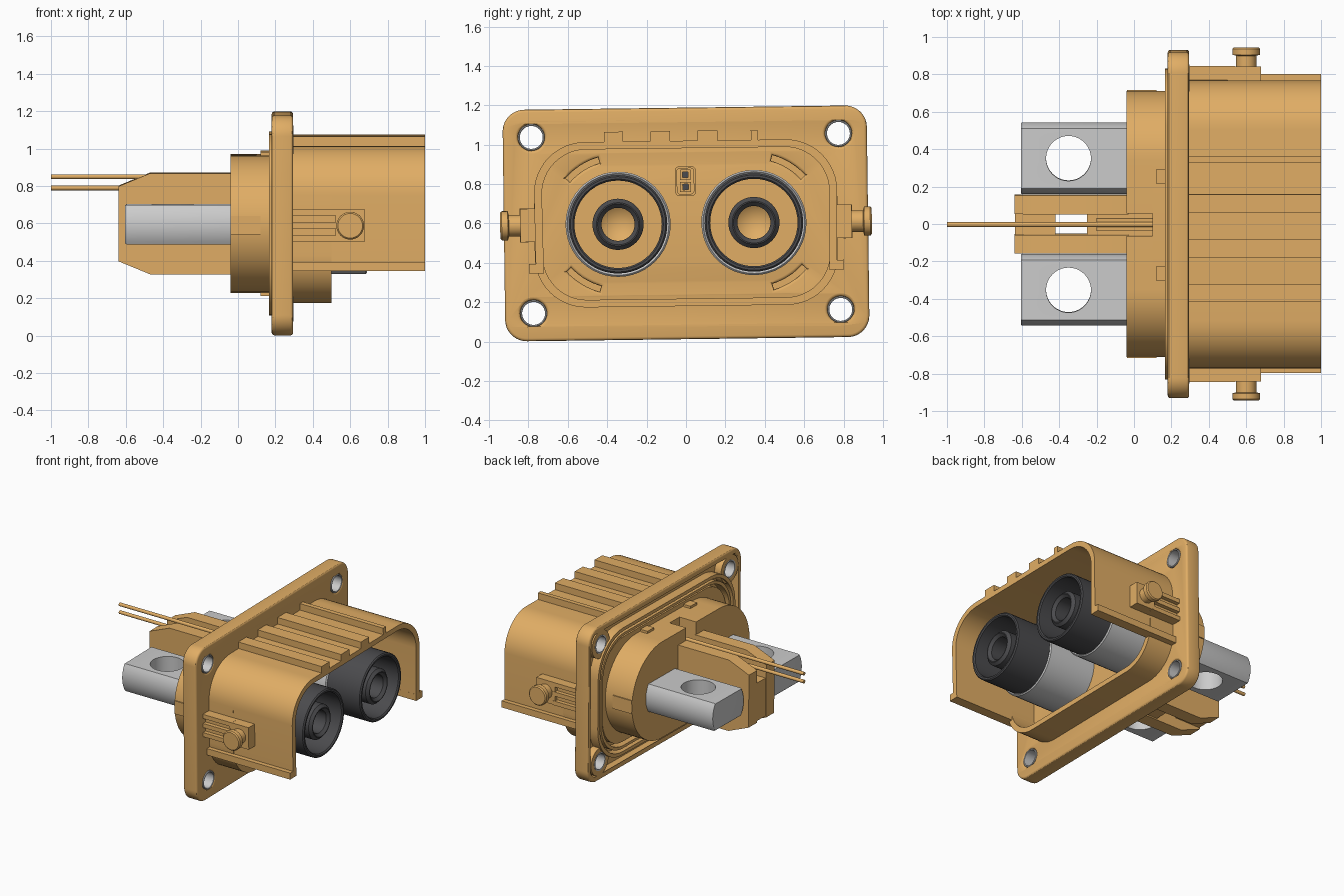
import bpy, bmesh
from math import sin, cos, pi, radians
from mathutils import Matrix

if "Cube" in bpy.data.objects:
    bpy.data.objects.remove(bpy.data.objects["Cube"])

# Parts are laid out around the connector axis (z = 0), then tilted slightly and lifted
PLACE = Matrix.Translation((0, 0, 0.6)) @ Matrix.Rotation(radians(0.75), 4, 'X')


def material(name, color):
    m = bpy.data.materials.new(name)
    m.diffuse_color = color
    m.use_nodes = True
    m.node_tree.nodes["Principled BSDF"].inputs["Base Color"].default_value = m.diffuse_color
    return m


ORANGE = material("orange_plastic", (0.75, 0.42, 0.13, 1))
DARK = material("dark_rubber", (0.07, 0.07, 0.075, 1))


def finish(name, bm, mat):
    bmesh.ops.recalc_face_normals(bm, faces=bm.faces)
    me = bpy.data.meshes.new(name)
    bm.to_mesh(me)
    bm.free()
    if mat:
        me.materials.append(mat)
    ob = bpy.data.objects.new(name, me)
    bpy.context.collection.objects.link(ob)
    ob.matrix_world = PLACE
    return ob


def arc(y, z, r, a0, a1, n=12):
    return [(y + r * cos(radians(a0 + (a1 - a0) * i / n)),
             z + r * sin(radians(a0 + (a1 - a0) * i / n))) for i in range(n + 1)]


def circle(y, z, r, n=32):
    return arc(y, z, r, 0, 360, n)[:-1]


def rrect(w, h, r, y=0, z=0):
    p = []
    for i, (sy, sz) in enumerate(((1, 1), (-1, 1), (-1, -1), (1, -1))):
        p += arc(y + sy * (w - r), z + sz * (h - r), r, i * 90, i * 90 + 90)
    return p


def plate(name, loops, x0, x1, mat=ORANGE, bevel_at=None, bevel=0.015):
    """Flat y-z outlines (inner loops become holes), extruded from x0 to x1."""
    cu = bpy.data.curves.new(name, 'CURVE')
    cu.dimensions, cu.fill_mode, cu.extrude = '2D', 'BOTH', (x1 - x0) / 2
    for pts in loops:
        sp = cu.splines.new('POLY')
        sp.points.add(len(pts) - 1)
        for q, (a, b) in zip(sp.points, pts):
            q.co = (a, b, 0, 1)
        sp.use_cyclic_u = True
    tmp = bpy.data.objects.new(name + "_curve", cu)
    bpy.context.collection.objects.link(tmp)
    bpy.context.view_layer.update()
    me = bpy.data.meshes.new_from_object(tmp.evaluated_get(bpy.context.evaluated_depsgraph_get()))
    bpy.data.objects.remove(tmp)
    bm = bmesh.new()
    bm.from_mesh(me)
    bpy.data.meshes.remove(me)
    for v in bm.verts:
        v.co = (v.co.z + (x0 + x1) / 2, v.co.x, v.co.y)
    bmesh.ops.remove_doubles(bm, verts=bm.verts, dist=1e-5)
    bmesh.ops.recalc_face_normals(bm, faces=bm.faces)
    if bevel_at is not None:
        edges = [e for e in bm.edges if all(abs(v.co.x - bevel_at) < 1e-4 for v in e.verts)
                 and len(e.link_faces) == 2 and e.calc_face_angle() > 1]
        bmesh.ops.bevel(bm, geom=edges, offset=bevel, segments=3, profile=0.5, affect='EDGES')
    return finish(name, bm, mat)


def lathe(name, profile, y, z, mat, axis='X', n=48):
    """Closed (along, radius) profile turned about an x or y axis through (y, z)."""
    bm = bmesh.new()
    rings = []
    for a, r in profile:
        ring = []
        for i in range(n):
            u, v = r * cos(2 * pi * i / n), r * sin(2 * pi * i / n)
            ring.append(bm.verts.new((a, y + u, z + v) if axis == 'X' else (y + u, a, z + v)))
        rings.append(ring)
    for p, q in zip(rings, rings[1:] + rings[:1]):
        for i in range(n):
            bm.faces.new((p[i], p[(i + 1) % n], q[(i + 1) % n], q[i]))
    bmesh.ops.remove_doubles(bm, verts=bm.verts, dist=1e-5)
    return finish(name, bm, mat)


def tube(name, x0, x1, ro, ri, y, z, mat, c=0.008):
    return lathe(name, [(x0, ri), (x0, ro), (x1 - c, ro), (x1, ro - c), (x1, ri + c), (x1 - c, ri)], y, z, mat)


def box(name, x, y, z, mat=ORANGE):
    bm = bmesh.new()
    bmesh.ops.create_cube(bm, size=1)
    for v in bm.verts:
        v.co = [(a + b) / 2 + c * (b - a) for c, (a, b) in zip(v.co, (x, y, z))]
    return finish(name, bm, mat)


def span(s, a, b):
    return tuple(sorted((s * a, s * b)))


CORNERS = [(sy, sz) for sy in (1, -1) for sz in (1, -1)]
HOLES = [(0.78 * sy, 0.447 * sz) for sy, sz in CORNERS]

# Flange: front plate with bolt holes and arc slots, hollow back with rim and bosses
slots = []
for sy, sz in CORNERS:
    band = arc(0, 0, 0.355, 42, 74, 8) + arc(0, 0, 0.325, 74, 42, 8)
    slots.append([(sy * (0.345 + a), sz * b) for a, b in band])
outer = rrect(0.925, 0.588, 0.11)
plate("flange_front", [outer] + [circle(y, z, 0.068) for y, z in HOLES] + slots, 0.235, 0.295, bevel_at=0.295)
plate("flange_rim", [outer, rrect(0.885, 0.548, 0.08)], 0.18, 0.235, bevel_at=0.18)
for y, z in HOLES:
    plate("bolt_boss", [circle(y, z, 0.105), circle(y, z, 0.068)], 0.18, 0.235)
    tube("bolt_bushing", 0.178, 0.297, 0.068, 0.058, y, z, None, 0.003)
plate("seal_ridge", [rrect(0.83, 0.485, 0.3), rrect(0.805, 0.46, 0.28)], 0.165, 0.24)
plate("seal_ring", [rrect(0.785, 0.44, 0.27), rrect(0.765, 0.42, 0.26)], 0.17, 0.24)
plate("back_panel", [rrect(0.745, 0.4, 0.25)], 0.185, 0.24)

# Mating shroud: full collar, then an open-bottomed hood
so, si = rrect(0.77, 0.42, 0.26), rrect(0.73, 0.382, 0.225)
plate("shroud_collar", [so, si], 0.29, 0.5)
hood = [(0.765, -0.245)] + so[:26] + [(-0.765, -0.245), (-0.725, -0.245)] + si[:26][::-1] + [(0.725, -0.245)]
plate("shroud_hood", [hood], 0.5, 1.0)
for y0, y1 in ((-0.41, -0.315), (-0.175, -0.075), (0.065, 0.165), (0.335, 0.37)):
    box("key_rib", (0.29, 1.0), (y0, y1), (0.4, 0.47))

# Side feet, grooved latch rails and headed pegs
for s in (1, -1):
    box("shroud_foot", (0.29, 1.0), span(s, 0.725, 0.8), (-0.245, -0.195))
    box("rail_base", (0.29, 0.68), span(s, 0.74, 0.815), (-0.085, 0.085))
    for z in (-0.07, 0, 0.07):
        box("rail_rib", (0.29, 0.54), span(s, 0.8, 0.845), (z - 0.016, z + 0.016))
    box("rail_pad", (0.52, 0.68), span(s, 0.8, 0.842), (-0.085, 0.085))
    peg = [(0.8, 0), (0.8, 0.055), (0.9, 0.055), (0.905, 0.074), (0.936, 0.074), (0.944, 0.066), (0.944, 0)]
    lathe("latch_peg", [(s * a, r) for a, r in peg], 0.6, 0, ORANGE, 'Y', 32)

# Power contacts: metal sleeve, dark shell, inner dark tube, conical core
for s in (1, -1):
    y = s * 0.345
    tube("contact_sleeve", 0.29, 0.69, 0.267, 0.25, y, 0, None)
    tube("contact_shell", 0.29, 0.97, 0.25, 0.222, y, 0, DARK)
    lathe("contact_floor", [(0.3, 0), (0.3, 0.224), (0.42, 0.224), (0.42, 0)], y, 0, ORANGE)
    tube("contact_inner_tube", 0.4, 0.95, 0.13, 0.084, y, 0, DARK, 0.02)
    lathe("contact_core", [(0.45, 0), (0.45, 0.086), (0.72, 0.086), (0.66, 0)], y, 0, ORANGE)

# Signal socket between the contacts
sock = [rrect(0.052, 0.075, 0.02, 0, 0.215)]
plate("signal_socket_wall", sock + [rrect(0.042, 0.065, 0.015, 0, 0.215)], 0.29, 0.315)
for z in (0.185, 0.247):
    plate("signal_socket_cell", [rrect(0.028, 0.026, 0.004, 0, z), rrect(0.014, 0.014, 0.002, 0, z)], 0.29, 0.312)
    box("signal_pin_hole", (0.29, 0.297), (-0.015, 0.015), (z - 0.015, z + 0.015), DARK)

# Rear stadium body with a notch for the wires
right, left = arc(0.345, 0, 0.367, -90, 90, 32), arc(-0.345, 0, 0.367, 90, 270, 32)
plate("rear_body", [right + left], 0.1, 0.24)
notch = [(0.06, 0.367), (0.06, 0.13), (-0.06, 0.13), (-0.06, 0.367)]
plate("rear_body_notched", [right + notch + left], -0.04, 0.1)
for s in (1, -1):
    box("body_side_tongue", (-0.038, 0.12), span(s, 0.65, 0.716), (-0.05, 0.05))
    for t in (1, -1):
        box("body_clip", (0.12, 0.18), span(s, 0.22, 0.3), span(t, 0.33, 0.385))

# Divider between the busbars: two chamfered walls joined by webs
for s in (1, -1):
    outline = [(-0.03, 0.27), (-0.47, 0.27), (-0.64, 0.2), (-0.64, -0.2), (-0.47, -0.27), (-0.03, -0.27)]
    bm = bmesh.new()
    f = bm.faces.new([bm.verts.new((x, s * 0.055, z)) for x, z in outline])
    ext = bmesh.ops.extrude_face_region(bm, geom=[f])
    bmesh.ops.translate(bm, vec=(0, s * 0.1, 0), verts=[v for v in ext['geom'] if isinstance(v, bmesh.types.BMVert)])
    finish("divider_wall", bm, ORANGE)
box("divider_end_web", (-0.635, -0.42), (-0.06, 0.06), (-0.19, 0.1))
box("divider_root_web", (-0.25, -0.03), (-0.06, 0.06), (-0.26, 0.13))

# Busbars: round bars with flats, drilled through
cutters = []
for s in (1, -1):
    y, r = s * 0.352, 0.192
    a = 33.2
    bar = plate("busbar", [arc(y, 0, r, -a, a) + arc(y, 0, r, 180 - a, 180 + a)], -0.605, -0.03, None, -0.605, 0.01)
    bm = bmesh.new()
    bmesh.ops.create_cone(bm, cap_ends=True, segments=48, radius1=0.12, radius2=0.12, depth=0.6,
                          matrix=Matrix.Translation((-0.35, y, 0)))
    cut = finish("busbar_hole_cutter", bm, None)
    cut.hide_render = True
    mod = bar.modifiers.new("hole", 'BOOLEAN')
    mod.operation, mod.object, mod.solver = 'DIFFERENCE', cut, 'EXACT'
    bpy.context.view_layer.update()
    me = bpy.data.meshes.new_from_object(bar.evaluated_get(bpy.context.evaluated_depsgraph_get()))
    bar.modifiers.clear()
    bar.data = me
    bpy.data.objects.remove(cut)

# Signal wires and their plug
for z in (0.19, 0.25):
    lathe("signal_wire", [(-1, 0), (-1, 0.013), (0.1, 0.013), (0.1, 0)], 0, z, ORANGE, n=16)
box("signal_plug", (-0.2, 0.1), (-0.033, 0.033), (0.15, 0.24))

# Smooth round surfaces, keep edges sharp
bpy.ops.object.select_all(action='SELECT')
bpy.context.view_layer.objects.active = bpy.context.selected_objects[0]
bpy.ops.object.shade_smooth_by_angle(angle=radians(30))
